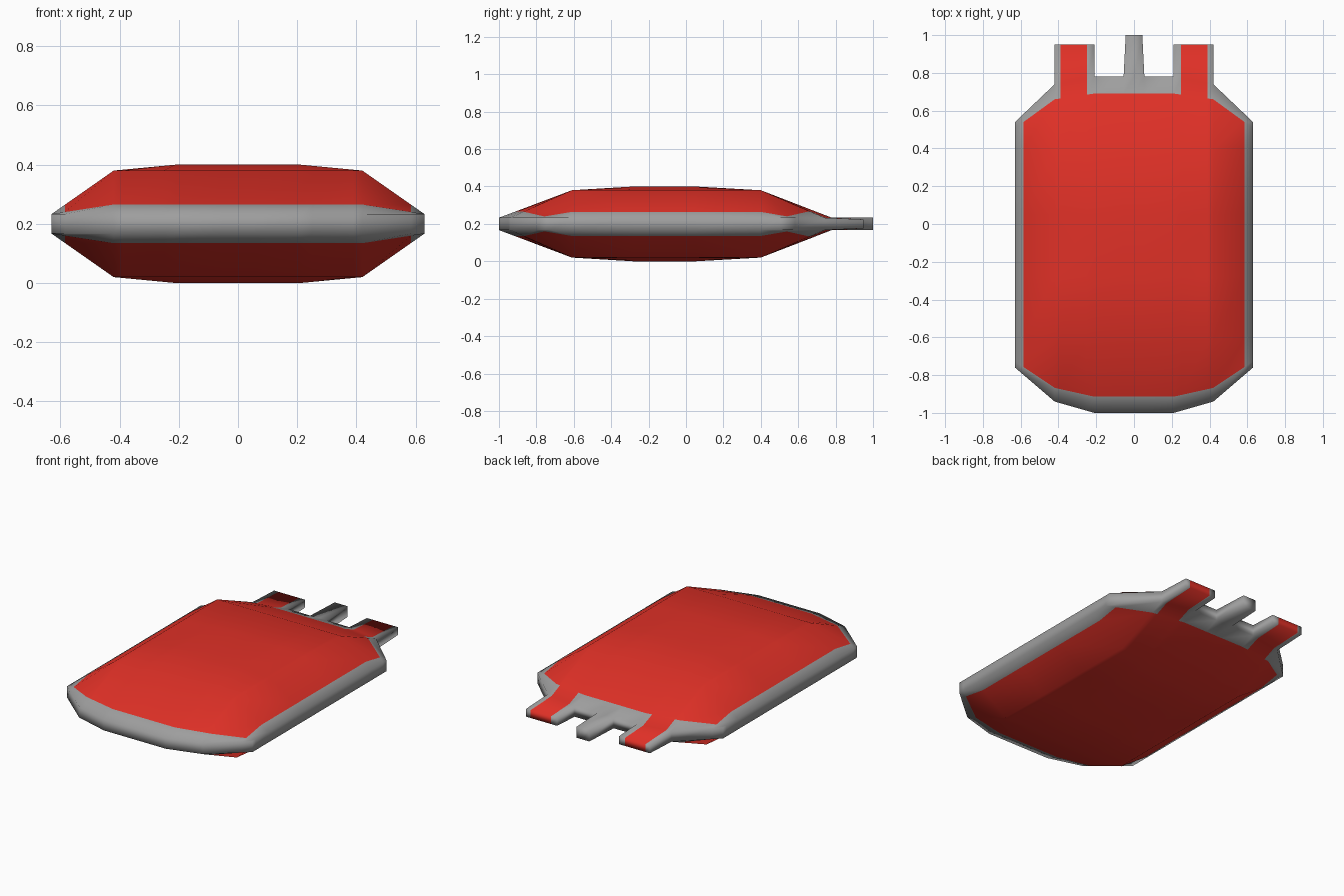
import bpy
import bmesh

cube = bpy.data.objects.get("Cube")
if cube:
    bpy.data.objects.remove(cube, do_unlink=True)


def make_material(name, color):
    mat = bpy.data.materials.new(name)
    mat.use_nodes = True
    mat.diffuse_color = color
    mat.node_tree.nodes["Principled BSDF"].inputs["Base Color"].default_value = color
    return mat


def interp(points, x):
    """Piecewise linear lookup."""
    for (x0, y0), (x1, y1) in zip(points, points[1:]):
        if x <= x1:
            return y0 + (y1 - y0) * (x - x0) / (x1 - x0)
    return points[-1][1]


MID, RIM = 0.2, 0.033
GREY, RED = 0, 1

# Outline of the bag and its pillow-shaped half thickness across the width
front_edge = [(0, -1), (0.21, -1), (0.42, -0.94), (0.63, -0.76)]
back_edge = [(0, 0.78), (0.21, 0.78), (0.42, 0.74), (0.63, 0.54)]
end_height = [(0, 0.18), (0.42, 0.18), (0.63, RIM)]
full_height = [(0, 0.2), (0.21, 0.2), (0.42, 0.18), (0.63, RIM)]

half = [0.055, 0.21, 0.25, 0.39, 0.42, 0.585, 0.63]
columns = [-x for x in reversed(half)] + [0] + half
inner_rows = [(-0.61, end_height), (-0.28, full_height),
              (0.05, full_height), (0.4, end_height)]
SEAM_F, SEAM_B = 0.22, 0.235


def column_points(x):
    """Points from front to back, ending in a tab or spout tip."""
    a = abs(x)
    rows = [(x, y, interp(h, a)) for y, h in inner_rows]

    def seam(edge, t):
        y = interp(edge[0], a)
        _, ny, nh = edge[1]
        return [(x, y, RIM), (x, y + (ny - y) * t, RIM + (nh - RIM) * t)]

    first = seam((front_edge, rows[0]), SEAM_F)
    last = seam((back_edge, rows[-1]), SEAM_B)[::-1]
    tip = (x * 0.8, 1.0, RIM) if a < 0.1 else (x, 0.95, 0.024)
    return first + rows + last + [tip]


def is_red(a, j):
    if j < 1:
        return False
    if j < 6:
        return a < 0.585
    return 0.25 < a < 0.39


grid = [column_points(x) for x in columns]
bm = bmesh.new()
cache = {}


def vert(i, j, side):
    key = (i, j, side)
    if key not in cache:
        x, y, h = grid[i][j]
        cache[key] = bm.verts.new((x, y, MID + side * h))
    return cache[key]


# Cells of the bag, two hanging tabs and the spout
cells = []
for i in range(len(columns) - 1):
    a = abs(columns[i] + columns[i + 1]) / 2
    has_tip = a < 0.055 or 0.21 < a < 0.42
    cells += [(i, j, a) for j in range(8 if has_tip else 7)]

# Upper and lower skins, plus the rim wall along every open edge
used = {(i, j) for i, j, a in cells}
for i, j, a in cells:
    corners = [(i, j), (i + 1, j), (i + 1, j + 1), (i, j + 1)]
    color = RED if is_red(a, j) else GREY
    for side in (1, -1):
        face = bm.faces.new([vert(*c, side) for c in corners[::side]])
        face.material_index = color
    neighbours = [(i, j - 1), (i + 1, j), (i, j + 1), (i - 1, j)]
    for k, n in enumerate(neighbours):
        if n not in used:
            p, q = corners[k], corners[(k + 1) % 4]
            wall = bm.faces.new([vert(*p, -1), vert(*q, -1), vert(*q, 1), vert(*p, 1)])
            wall.material_index = color if k == 2 and j == 7 else GREY

bmesh.ops.recalc_face_normals(bm, faces=bm.faces[:])
for face in bm.faces:
    face.smooth = True

mesh = bpy.data.meshes.new("fluid_bag")
bm.to_mesh(mesh)
bm.free()
mesh.materials.append(make_material("grey plastic", (0.34, 0.34, 0.34, 1)))
mesh.materials.append(make_material("red fluid", (0.75, 0.03, 0.02, 1)))
bag = bpy.data.objects.new("fluid_bag", mesh)
bpy.context.collection.objects.link(bag)
